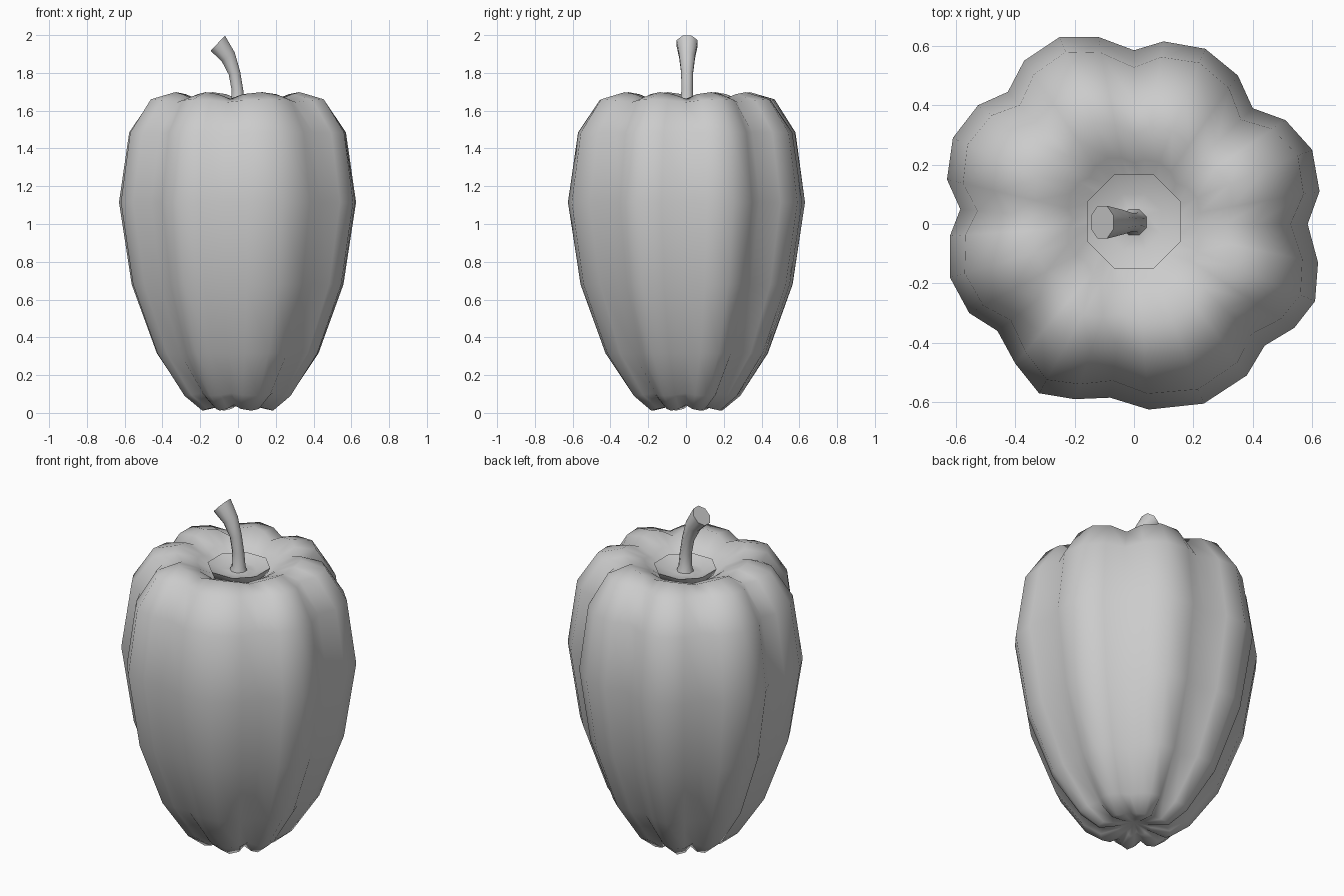
import bpy, bmesh, math
from mathutils import Vector

if "Cube" in bpy.data.objects:
    bpy.data.objects.remove(bpy.data.objects["Cube"])


def loft(name, rings, cap_first=None, cap_last=None, angle=None):
    """Skin a list of equal-sized rings; a cap may be a centre point or 'flat'."""
    bm = bmesh.new()
    loops = [[bm.verts.new(p) for p in ring] for ring in rings]
    n = len(loops[0])
    for a, b in zip(loops, loops[1:]):
        for i in range(n):
            j = (i + 1) % n
            bm.faces.new((a[i], a[j], b[j], b[i]))
    for loop, cap in ((loops[0], cap_first), (loops[-1], cap_last)):
        if cap == 'flat':
            bm.faces.new(loop)
        elif cap:
            c = bm.verts.new(cap)
            for i in range(n):
                bm.faces.new((loop[i], loop[(i + 1) % n], c))
    bmesh.ops.recalc_face_normals(bm, faces=bm.faces)
    me = bpy.data.meshes.new(name)
    bm.to_mesh(me)
    bm.free()
    ob = bpy.data.objects.new(name, me)
    bpy.context.collection.objects.link(ob)
    for p in me.polygons:
        p.use_smooth = True
    if angle:
        bpy.ops.object.select_all(action='DESELECT')
        ob.select_set(True)
        bpy.context.view_layer.objects.active = ob
        bpy.ops.object.shade_smooth_by_angle(angle=math.radians(angle))
    return ob


# Body: eight-lobed section at the widest height, four points per lobe
outline = [(-.25, .63), (-.12, .63), (0, .585), (.10, .615), (.24, .59), (.35, .50),
           (.40, .39), (.51, .35), (.60, .25), (.625, .11), (.585, 0), (.62, -.13),
           (.61, -.26), (.54, -.35), (.44, -.41), (.38, -.51), (.235, -.605),
           (.05, -.625), (-.08, -.585), (-.20, -.59), (-.32, -.57), (-.40, -.47),
           (-.46, -.36), (-.555, -.30), (-.62, -.18), (-.62, -.04), (-.585, .05),
           (-.63, .15), (-.61, .29), (-.525, .40), (-.425, .445), (-.37, .55)]
valley = (0, .3, 1, .3)

# radius, height, extra pinch and height shift in the valleys
profile = [(.09, .035, .20, .015), (.19, .012, .14, .03), (.285, .09, .08, .015),
           (.43, .315, .03, 0), (.56, .68, .01, 0), (.625, 1.115, 0, 0),
           (.575, 1.485, .02, 0), (.465, 1.66, .06, -.015), (.335, 1.698, .04, -.035),
           (.22, 1.645, 0, -.02), (.15, 1.585, 0, 0)]
rings = []
for r, z, pinch, dz in profile:
    ring = []
    for i, (x, y) in enumerate(outline):
        w = valley[i % 4]
        s = r / .625 * (1 - pinch * w)
        ring.append((x * s, y * s, z + dz * w))
    rings.append(ring)
loft('pepper_body', rings, (0, 0, .07), (0, 0, 1.56))


def circle(centre, r, tilt=0):
    """Octagon whose normal leans toward -x by the tilt angle in degrees."""
    t = math.radians(tilt)
    u, v = Vector((math.cos(t), 0, math.sin(t))), Vector((0, 1, 0))
    c = Vector(centre)
    return [c + r * (math.cos(a) * u + math.sin(a) * v)
            for a in (math.pi * (k + .5) / 4 for k in range(8))]


# Calyx: shallow eight-sided saucer in the hollow at the top
saucer = [(.10, 1.56), (.155, 1.59), (.172, 1.63), (.10, 1.60), (.05, 1.605)]
loft('calyx', [circle((0, .008, z), r) for r, z in saucer],
     (0, 0, 1.56), (0, 0, 1.61), 50)

# Stem: curved tube that flares toward its cut end
path = [(0, 1.58, .055, 0), (0, 1.63, .038, 0), (-.003, 1.71, .033, 5),
        (-.019, 1.80, .034, 18), (-.052, 1.885, .045, 34), (-.107, 1.957, .06, 47)]
loft('stem', [circle((x, .006, z), r, t) for x, z, r, t in path], 'flat', 'flat', 50)
